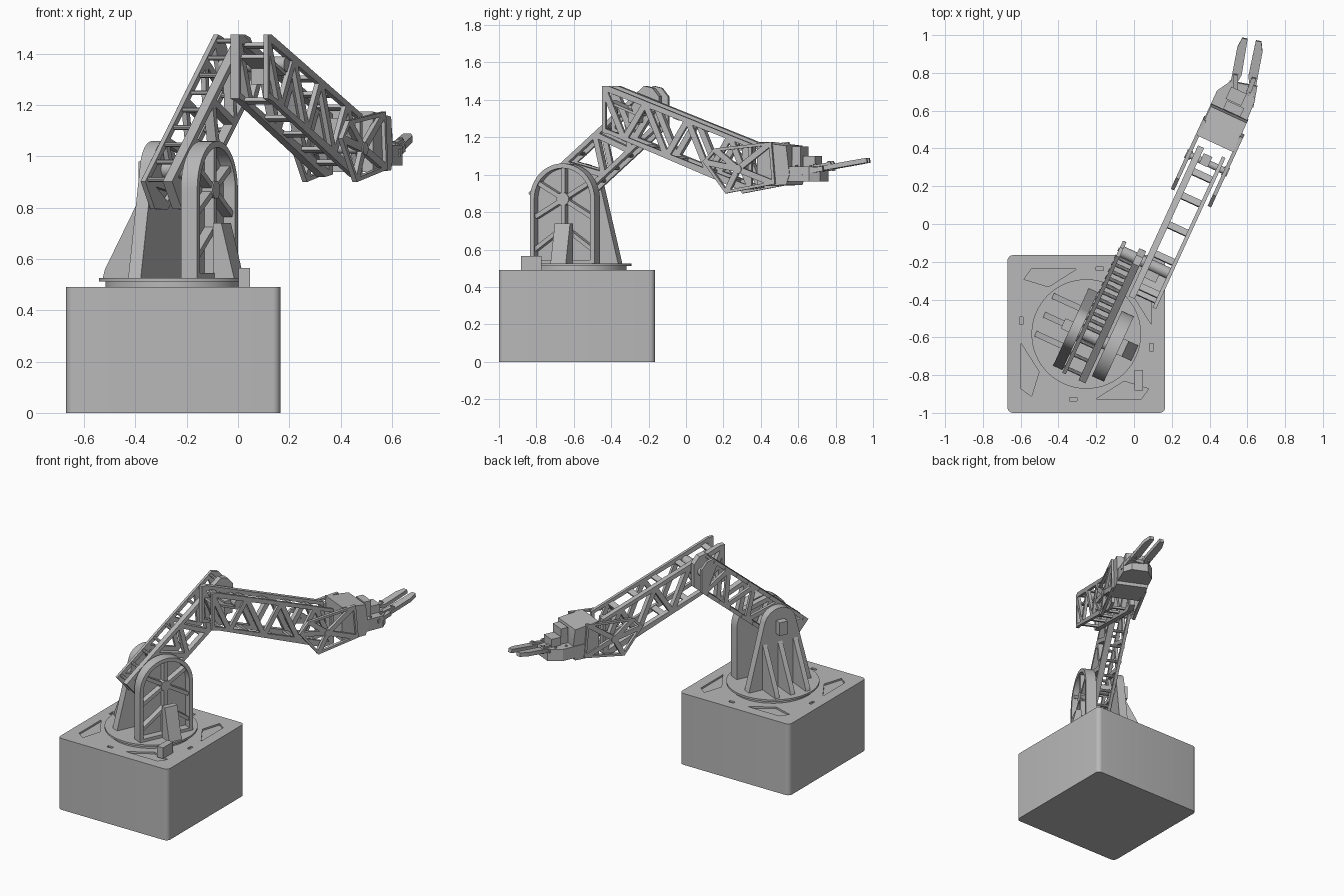
import bpy, bmesh
from math import cos, sin, pi, radians
from mathutils import Matrix, Vector

cube = bpy.data.objects.get("Cube")
if cube:
    bpy.data.objects.remove(cube)

grey = bpy.data.materials.new("printed_grey")
grey.use_nodes = True
grey.diffuse_color = (0.48, 0.48, 0.48, 1)
grey.node_tree.nodes["Principled BSDF"].inputs["Base Color"].default_value = grey.diffuse_color

# Drawing planes: the arm heads along FWD, with OUT to its right
CENTRE = Vector((-0.2525, -0.5825, 0))
HEADING = radians(65.3)
FWD = Vector((cos(HEADING), sin(HEADING), 0))
OUT = Vector((sin(HEADING), -cos(HEADING), 0))
UP = Vector((0, 0, 1))


def frame(x, y):
    m = Matrix((x, y, x.cross(y))).transposed().to_4x4()
    return Matrix.Translation(CENTRE) @ m


SIDE, ACROSS, PLAN = frame(FWD, UP), frame(OUT, UP), frame(OUT, FWD)
WORLD = Matrix.Translation(CENTRE)


def prism(name, outline, lo, hi, plane=SIDE, holes=()):
    """Extrude a filled outline, with holes, from lo to hi along the plane normal."""
    curve = bpy.data.curves.new(name, "CURVE")
    curve.dimensions, curve.fill_mode = "2D", "BOTH"
    curve.extrude = (hi - lo) / 2
    for loop in [outline, *holes]:
        spline = curve.splines.new("POLY")
        spline.points.add(len(loop) - 1)
        for point, (x, y) in zip(spline.points, loop):
            point.co = (x, y, 0, 1)
        spline.use_cyclic_u = True
    temp = bpy.data.objects.new(name, curve)
    mesh = bpy.data.meshes.new_from_object(temp)
    bpy.data.objects.remove(temp)
    bm = bmesh.new()
    bm.from_mesh(mesh)
    bmesh.ops.remove_doubles(bm, verts=bm.verts, dist=1e-5)
    bmesh.ops.recalc_face_normals(bm, faces=bm.faces)
    bm.to_mesh(mesh)
    bm.free()
    mesh.materials.clear()
    mesh.materials.append(grey)
    mesh.shade_smooth()
    mesh.set_sharp_from_angle(angle=radians(30))
    obj = bpy.data.objects.new(name, mesh)
    obj.matrix_world = plane @ Matrix.Translation((0, 0, (lo + hi) / 2))
    bpy.context.scene.collection.objects.link(obj)
    return obj


def rect(x0, x1, y0, y1):
    return [(x0, y0), (x1, y0), (x1, y1), (x0, y1)]


def arc(x, y, r, a0=0, a1=360, n=24):
    step = (a1 - a0) / n
    count = n if a1 - a0 == 360 else n + 1
    return [(x + r * cos(radians(a0 + i * step)), y + r * sin(radians(a0 + i * step)))
            for i in range(count)]


def inset(loop, d):
    """Shrink a convex loop by d on every side."""
    pts = [Vector(p) for p in loop]
    area = sum(a.x * b.y - a.y * b.x for a, b in zip(pts, pts[1:] + pts[:1]))
    if area < 0:
        pts.reverse()
    result = []
    for i, p in enumerate(pts):
        e1 = (p - pts[i - 1]).normalized()
        e2 = (pts[(i + 1) % len(pts)] - p).normalized()
        n1, n2 = Vector((-e1.y, e1.x)), Vector((-e2.y, e2.x))
        result.append(tuple(p + (n1 + n2) * d / (1 + n1.dot(n2))))
    return result


def truss(top_a, top_b, low_a, low_b, bays, d):
    """Triangular holes between an upper and a lower edge."""
    edges = [(Vector(top_a), Vector(top_b)), (Vector(low_a), Vector(low_b))]
    nodes = [edges[1][0]]
    nodes += [edges[k % 2][0].lerp(edges[k % 2][1], k / bays) for k in range(bays + 1)]
    nodes.append(edges[(bays + 1) % 2][1])
    return [inset(nodes[k:k + 3], d) for k in range(len(nodes) - 2)]


def bar(name, p, q, width, lo, hi):
    p, q = Vector(p), Vector(q)
    d = (q - p).normalized() * width / 2
    n = Vector((-d.y, d.x))
    return prism(name, [tuple(v) for v in (p - n, q - n, q + n, p + n)], lo, hi)


def turned(loop, k):
    for _ in range(k):
        loop = [(-y, x) for x, y in loop]
    return loop


# Base box with a pocketed lid
H, R = 0.4175, 0.03
box = [p for k in range(4) for p in turned(arc(H - R, H - R, R, 0, 90, 6), k)]
prism("base_box", box, 0, 0.478, WORLD)
pockets = []
for k in range(4):
    pockets.append(turned([(-0.33, 0.29), (-0.29, 0.345), (-0.05, 0.345), (-0.2, 0.25)], k))
    pockets.append(turned(rect(0.05, 0.09, 0.335, 0.355), k))
prism("base_lid", box, 0.478, 0.49, WORLD, pockets)
prism("power_switch", rect(0.255, 0.3, -0.3, -0.19), 0.49, 0.565, WORLD)

# Turntable
prism("turntable_hub", arc(0, 0, 0.265, n=64), 0.49, 0.512, WORLD)
prism("turntable_flange", arc(0, 0, 0.29, n=64), 0.512, 0.525, WORLD)

# Right shoulder bracket: web, rim, spokes and a sloping brace
FLOOR = 0.525


def arch(r, z, floor):
    return [(-r, floor), (r, floor)] + arc(0, z, r, 0, 180, 24)


prism("right_bracket_web", arch(0.18, 0.87, FLOOR), 0.12, 0.14)
prism("right_bracket_rim", arch(0.19, 0.87, FLOOR), 0.12, 0.19,
      holes=[arch(0.165, 0.87, FLOOR + 0.02)])
prism("right_bracket_hub", arc(0, 0.87, 0.035), 0.14, 0.185)
for a in (30, 90, 150, 210, 270, 330):
    length = 0.33 if a == 270 else 0.17 if a < 180 else 0.19
    tip = (length * cos(radians(a)), 0.87 + length * sin(radians(a)))
    bar("right_bracket_spoke", (0, 0.87), tip, 0.024, 0.14, 0.18)
for side in (-1, 1):
    bar("right_bracket_stay", (0, 0.72), (side * 0.17, 0.6), 0.022, 0.14, 0.18)
prism("right_bracket_brace", [(0.185, FLOOR), (0.275, FLOOR), (0.22, 0.74), (0.185, 0.74)],
      -0.06, 0.03, ACROSS)

# Left shoulder bracket: tapered plate, three fins and a motor boss
prism("left_bracket", [(-0.225, FLOOR), (0.225, FLOOR)] + arc(0, 0.945, 0.115, 14, 166, 20),
      -0.09, -0.036)
for u in (-0.11, 0, 0.11):
    prism("left_bracket_fin", [(-0.085, FLOOR), (-0.245, FLOOR), (-0.235, 0.56), (-0.085, 0.84)],
          u - 0.016, u + 0.016, ACROSS)
prism("shoulder_motor", rect(-0.03, 0.03, 0.89, 0.98), -0.135, -0.085)
prism("shoulder_shaft", arc(0, 0.95, 0.035), -0.09, 0.125)

# Lower arm: two truss plates joined by rungs
LEAN = radians(40)


def arm(s, t):
    return (s * cos(LEAN) - t * sin(LEAN), 0.96 + s * sin(LEAN) + t * cos(LEAN))


lower = [arm(*p) for p in ((-0.22, 0.11), (0.67, 0.11), (0.7, 0.07), (0.7, 0.01),
                           (0.6, -0.11), (-0.13, -0.11), (-0.22, -0.03))]
lower_holes = truss(arm(-0.2, 0.1), arm(0.64, 0.1), arm(-0.12, -0.1), arm(0.58, -0.1), 7, 0.015)
prism("lower_arm_left_plate", lower, -0.03, -0.01, holes=lower_holes)
prism("lower_arm_right_plate", lower, 0.065, 0.105, holes=lower_holes)
for i in range(9):
    s = -0.19 + i * 0.105
    prism("lower_arm_rung", arc(*arm(s, 0.095), 0.01, n=10), -0.035, 0.07)
    if 0 < i < 8:
        prism("lower_arm_rung", arc(*arm(s, -0.095), 0.01, n=10), -0.035, 0.07)

# Elbow shaft and motor
prism("elbow_shaft", arc(0.475, 1.36, 0.03), -0.01, 0.27)
prism("elbow_motor", rect(0.4, 0.46, 1.28, 1.37), 0.15, 0.22)

# Forearm: two truss plates, a cross panel and rungs
fore = [(0.275, 1.475), (0.31, 1.475), (1.155, 1.165), (1.155, 0.93), (1.08, 0.92),
        (0.32, 1.215), (0.275, 1.225)]
fore_holes = truss((0.28, 1.468), (1.15, 1.16), (0.28, 1.235), (1.15, 0.92), 7, 0.016)
prism("forearm_left_plate", fore, 0.12, 0.155, holes=fore_holes)
prism("forearm_right_plate", fore, 0.26, 0.28, holes=fore_holes)
bar("forearm_cross_panel", (0.3, 1.39), (0.48, 1.32), 0.014, 0.15, 0.265)
for u in (0.33, 0.52, 0.69, 0.86, 1.0):
    for drop in (0.02, 0.235):
        z = 1.465 - 0.36 * (u - 0.31) - drop
        bar("forearm_rung", (u, z), (u + 0.035, z - 0.013), 0.014, 0.15, 0.265)

# Wrist: fan-cut side panels around the head block
panel = [(0.885, 1.07), (0.95, 1.14), (1.29, 1.175), (1.31, 0.95), (1.02, 0.9)]
hub = (1.09, 1.03)
fan = [inset([hub, a, b], 0.016) for a, b in zip(panel, panel[1:] + panel[:1])]
for name, v in (("left", 0.085), ("right", 0.3)):
    prism("wrist_%s_panel" % name, panel, v, v + 0.02, holes=fan)
    prism("wrist_%s_hub" % name, arc(*hub, 0.025), v - 0.005, v + 0.025)
prism("wrist_shaft", arc(*hub, 0.018), 0.09, 0.31)
prism("wrist_motor", rect(1.07, 1.13, 1.06, 1.15), 0.165, 0.215)
prism("wrist_head", [(1.2, 0.94), (1.37, 0.945), (1.39, 1.0), (1.37, 1.155), (1.2, 1.175)],
      0.095, 0.305)
prism("hand_tray", [(0.09, 1.3), (0.305, 1.3), (0.295, 1.5), (0.25, 1.545), (0.14, 1.545),
                    (0.09, 1.46)], 0.965, 1.045, PLAN)
prism("hand_motor", rect(0.16, 0.26, 1.385, 1.435), 1.04, 1.15, PLAN)
prism("hand_gear_cover", rect(0.15, 0.24, 1.44, 1.51), 1.04, 1.1, PLAN)
for v, u in ((0.12, 1.42), (0.28, 1.42), (0.13, 1.49), (0.27, 1.5)):
    prism("tray_screw", arc(v, u, 0.008, n=8), 1.04, 1.052, PLAN)

# Gripper: palm, links and two tapered fingers, turned a little to the left
HAND = (PLAN @ Matrix.Translation((0.215, 1.5, 1.025))
        @ Matrix.Rotation(radians(14), 4, "Z") @ Matrix.Rotation(radians(10), 4, "X"))
prism("gripper_palm", rect(-0.075, 0.075, -0.06, 0.055), -0.015, 0.012, HAND)
for side in (-1, 1):
    finger = [(0.018, 0.1), (0.035, 0.05), (0.068, 0.06), (0.068, 0.24), (0.052, 0.295),
              (0.022, 0.295)]
    prism("gripper_finger", [(side * x, y) for x, y in finger], -0.012, 0.014, HAND)
    link = [(0.02, 0.0), (0.045, 0.0), (0.062, 0.1), (0.037, 0.1)]
    prism("gripper_link", [(side * x, y) for x, y in link], 0.014, 0.026, HAND)
    for y in (0.012, 0.09):
        prism("gripper_pin", arc(side * (0.033 + 0.2 * y), y, 0.009, n=10), -0.02, 0.032, HAND)
